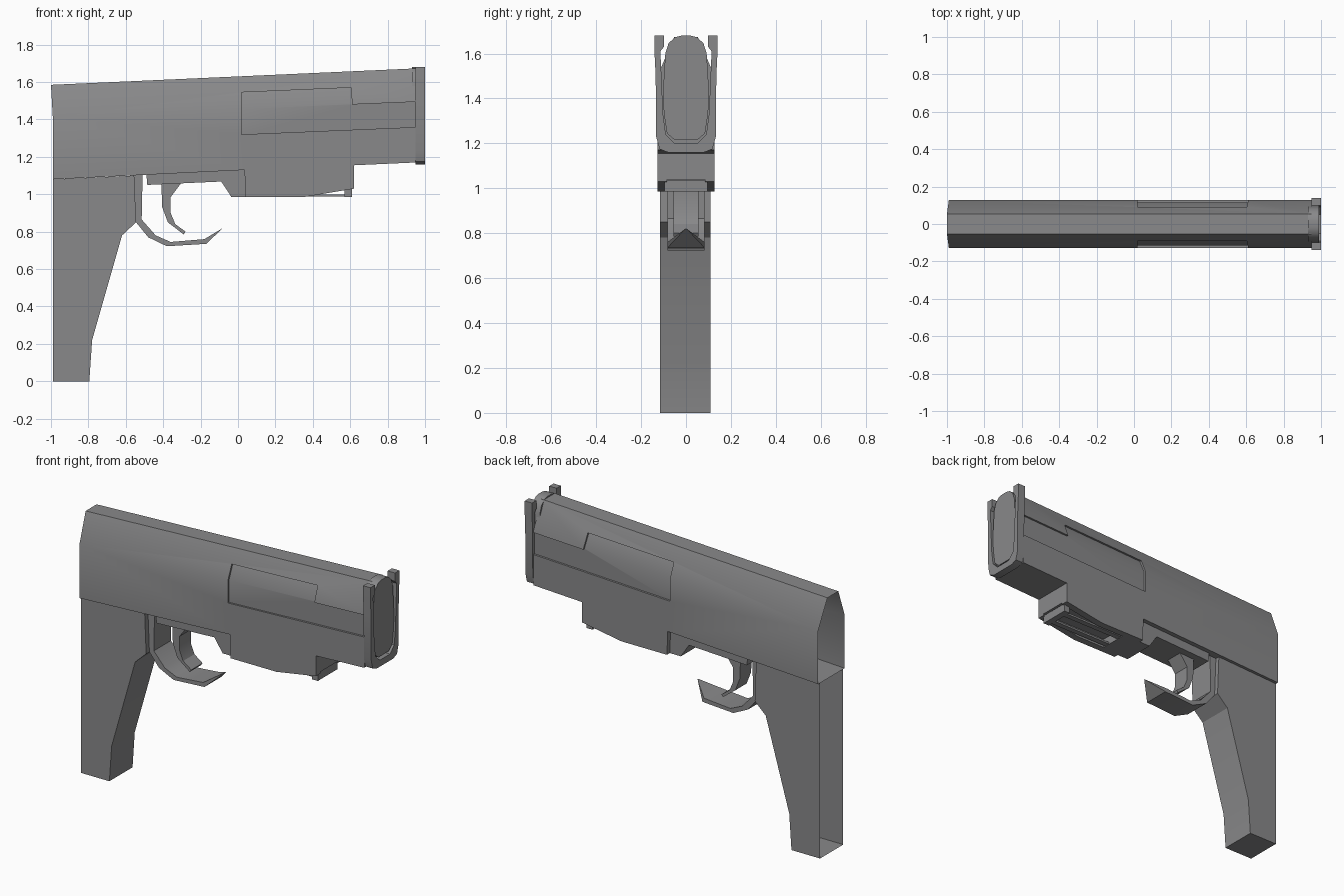
import bpy, bmesh, math

cube = bpy.data.objects.get("Cube")
if cube:
    bpy.data.objects.remove(cube, do_unlink=True)

grey = bpy.data.materials.new("gunmetal_grey")
grey.use_nodes = True
COLOUR = (0.25, 0.25, 0.255, 1)
grey.diffuse_color = COLOUR
grey.node_tree.nodes["Principled BSDF"].inputs["Base Color"].default_value = COLOUR


def finish(name, bm):
    bmesh.ops.recalc_face_normals(bm, faces=bm.faces)
    mesh = bpy.data.meshes.new(name)
    bm.to_mesh(mesh)
    bm.free()
    mesh.materials.append(grey)
    obj = bpy.data.objects.new(name, mesh)
    bpy.context.scene.collection.objects.link(obj)
    return obj


def prism(outline, low, high, axis="y"):
    """Extrude a flat outline along one axis and return the bmesh."""
    bm = bmesh.new()
    place = (lambda a, b, d: (a, d, b)) if axis == "y" else (lambda a, b, d: (d, a, b))
    face = bm.faces.new([bm.verts.new(place(a, b, low)) for a, b in outline])
    new = bmesh.ops.extrude_face_region(bm, geom=[face])["geom"]
    shift = place(0, 0, high - low)
    bmesh.ops.translate(bm, vec=shift, verts=[v for v in new if isinstance(v, bmesh.types.BMVert)])
    bmesh.ops.recalc_face_normals(bm, faces=bm.faces)
    return bm


def part(name, outline, low, high, axis="y"):
    return finish(name, prism(outline, low, high, axis))


def box(name, x0, x1, y0, y1, z0, z1):
    return part(name, [(x0, z0), (x1, z0), (x1, z1), (x0, z1)], y0, y1)


def cut(obj, cutter):
    mod = obj.modifiers.new("cut", "BOOLEAN")
    mod.operation = "DIFFERENCE"
    mod.solver = "EXACT"
    mod.object = cutter
    bpy.context.view_layer.objects.active = obj
    bpy.ops.object.modifier_apply(modifier=mod.name)
    cutter.hide_render = True
    bpy.data.objects.remove(cutter, do_unlink=True)


def open_rear(obj):
    bm = bmesh.new()
    bm.from_mesh(obj.data)
    bm.normal_update()
    rear = [f for f in bm.faces if f.normal.x < -0.9 and f.calc_center_median().x < -0.95]
    bmesh.ops.delete(bm, geom=rear, context="FACES")
    bm.to_mesh(obj.data)
    bm.free()


def shoulder(x):
    return 1.455 + 0.045 * x


def crest(x):
    return 1.63 + 0.045 * x


def housing(name, lower, end, inset):
    """Straight sided prism whose top is drawn in to a narrow flat crest."""
    half, narrow = 0.128 - inset, 0.053 - inset
    outline = lower + [(end, shoulder(end)), (-0.99, shoulder(-0.99))]
    bm = prism(outline, -half, half)
    top = max(bm.faces, key=lambda f: f.normal.z * f.calc_center_median().z)
    new = bmesh.ops.extrude_face_region(bm, geom=[top])["geom"]
    bmesh.ops.delete(bm, geom=[top], context="FACES_ONLY")
    for v in new:
        if isinstance(v, bmesh.types.BMVert):
            v.co.y = math.copysign(narrow, v.co.y)
            v.co.x = -1.0 if v.co.x < 0 else end
            v.co.z = crest(v.co.x)
    return finish(name, bm)


# Main body with the deeper block under its front half
body = housing("body", [(-0.99, 1.08), (0.035, 1.13), (0.04, 0.985), (0.35, 0.985),
                        (0.62, 1.03), (0.62, 1.155), (0.95, 1.17)], 0.95, 0)

# Shallow stepped side recess, following the slope of the walls
core = housing("core", [(-0.99, 1.1), (1.1, 1.1)], 1.1, 0.012)
recess = part("recess_cutter", [(0.02, 1.32), (0.97, 1.36), (0.97, 1.495), (0.61, 1.48),
                                (0.605, 1.57), (0.02, 1.545)], -0.3, 0.3)
cut(recess, core)
cut(body, recess)

# Slot in the underside
cut(body, box("slot_cutter", 0.16, 0.7, -0.085, 0.085, 0.9, 1.04))
open_rear(body)

# Rails and catch in the slot
for side, y in (("left", 0.055), ("right", -0.055)):
    box("rail_" + side, 0.14, 0.58, y - 0.017, y + 0.017, 0.988, 1.0)
box("catch", 0.57, 0.61, -0.095, 0.095, 0.985, 1.035)

# Hollow grip, open at the rear
grip = part("grip", [(-0.99, 0), (-0.795, 0), (-0.78, 0.22), (-0.62, 0.78),
                     (-0.545, 0.85), (-0.555, 1.1), (-0.99, 1.08)], -0.115, 0.11)
open_rear(grip)

# Frame above the trigger
part("trigger_frame", [(-0.49, 1.11), (-0.485, 1.05), (-0.09, 1.068), (-0.035, 0.985),
                       (0.05, 0.985), (0.05, 1.14)], -0.1, 0.1)

# Trigger
part("trigger", [(-0.41, 1.06), (-0.405, 0.93), (-0.375, 0.85), (-0.29, 0.785),
                 (-0.28, 0.80), (-0.335, 0.84), (-0.36, 0.9), (-0.36, 0.985),
                 (-0.3, 1.065)], -0.055, 0.055)

# Trigger guard, with its front end drawn to a point
guard_shape = prism([(-0.555, 1.1), (-0.545, 0.85), (-0.48, 0.77), (-0.38, 0.722),
                     (-0.17, 0.735), (-0.08, 0.82), (-0.18, 0.76), (-0.36, 0.745),
                     (-0.44, 0.78), (-0.515, 0.865), (-0.51, 1.11)], -0.083, 0.083)
for v in guard_shape.verts:
    if v.co.x > -0.1:
        v.co.y *= 0.03
finish("trigger_guard", guard_shape)

# Rounded end plate
half_plate = [(0.05, 1.215), (0.085, 1.245), (0.098, 1.33), (0.103, 1.42), (0.092, 1.6),
              (0.078, 1.645), (0.05, 1.672), (0.02, 1.68)]
plate = half_plate + [(-y, z) for y, z in reversed(half_plate)]
part("end_plate", plate, 0.93, 0.99, "x")

# Cradle around the end plate, with lugs at the top
outer = [(0.08, 1.16), (0.118, 1.175), (0.133, 1.23), (0.135, 1.5), (0.14, 1.6), (0.14, 1.68)]
inner = [(0.098, 1.68), (0.098, 1.63), (0.114, 1.61), (0.106, 1.42),
         (0.102, 1.33), (0.09, 1.24), (0.05, 1.2)]
half_cradle = outer + inner
cradle = half_cradle + [(-y, z) for y, z in reversed(half_cradle)]
part("end_cradle", cradle, 0.95, 1.0, "x")

# Smooth shading with sharp edges kept
for obj in bpy.context.scene.objects:
    if obj.type == "MESH" and obj.data.materials and obj.data.materials[0] == grey:
        bpy.ops.object.select_all(action="DESELECT")
        obj.select_set(True)
        bpy.context.view_layer.objects.active = obj
        bpy.ops.object.shade_smooth_by_angle(angle=math.radians(30))
